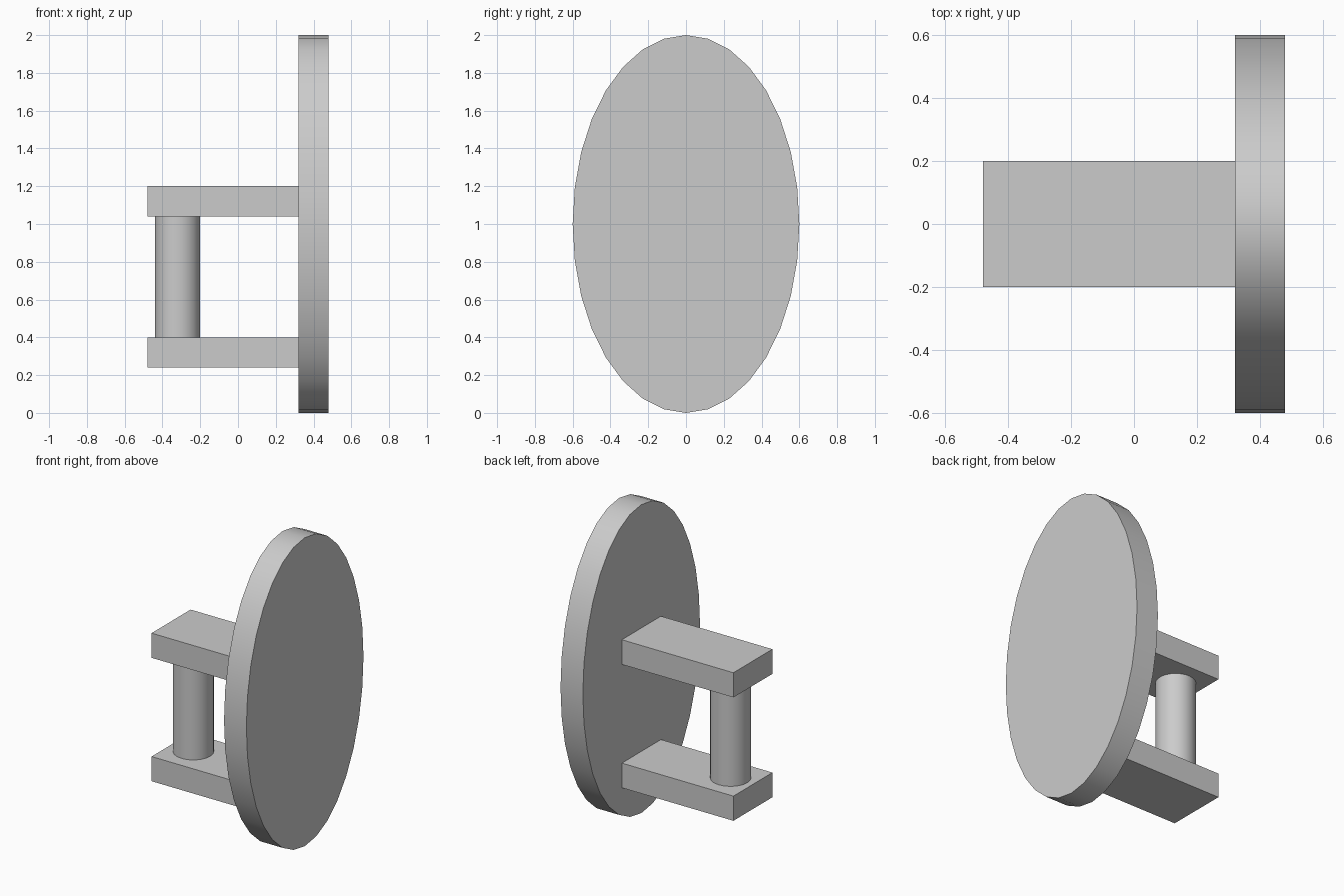
import bpy
import math

cube = bpy.data.objects.get("Cube")
if cube:
    bpy.data.objects.remove(cube, do_unlink=True)

# Single plain grey
GREY = (0.6, 0.6, 0.6, 1)
grey = bpy.data.materials.new("light_grey")
grey.use_nodes = True
grey.diffuse_color = GREY
grey.node_tree.nodes["Principled BSDF"].inputs["Base Color"].default_value = GREY


def finish(name, scale):
    obj = bpy.context.object
    obj.name = name
    obj.scale = scale
    bpy.ops.object.transform_apply(location=False, rotation=True, scale=True)
    obj.data.materials.append(grey)
    return obj


def box(name, location, size):
    bpy.ops.mesh.primitive_cube_add(size=1, location=location)
    return finish(name, size)


def cylinder(name, location, radius, depth, rotation=(0, 0, 0), scale=(1, 1, 1)):
    bpy.ops.mesh.primitive_cylinder_add(vertices=32, radius=radius, depth=depth,
                                        location=location, rotation=rotation)
    obj = finish(name, scale)
    bpy.ops.object.shade_smooth_by_angle(angle=math.radians(30))
    return obj


# Oval plate standing upright, facing +x (local x runs along world z)
cylinder("oval_plate", (0.4, 0, 1), 1, 0.16,
         rotation=(0, math.pi / 2, 0), scale=(1, 0.6, 1))

# Two arms reaching out from the plate
for name, z in (("lower_arm", 0.32), ("upper_arm", 1.12)):
    box(name, (-0.08, 0, z), (0.8, 0.4, 0.16))

# Upright grip between the arms
cylinder("grip", (-0.32, 0, 0.72), 0.12, 0.64)
